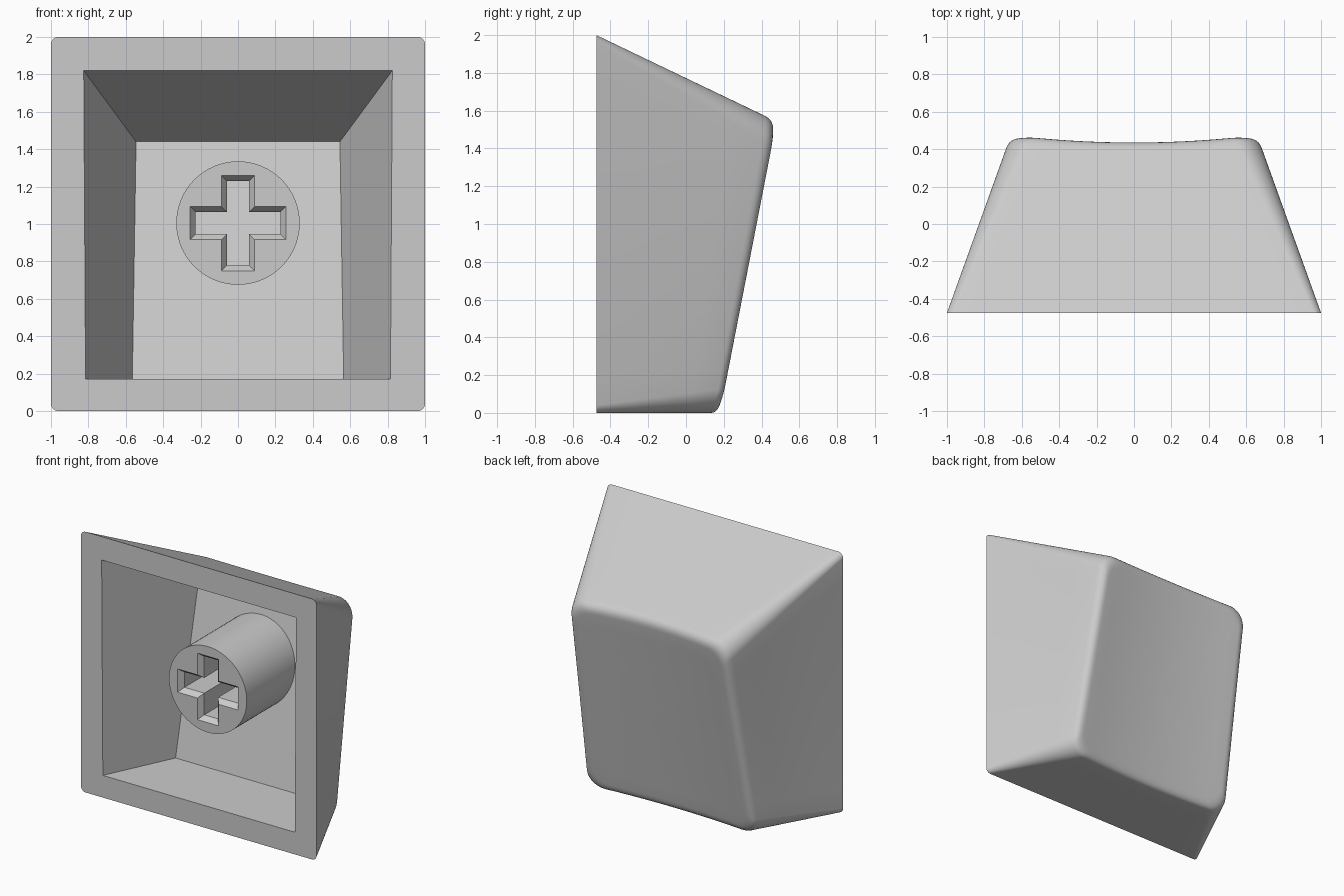
import bpy, bmesh
from math import sin, cos, pi
from mathutils import Vector

cube = bpy.data.objects.get("Cube")
if cube:
    bpy.data.objects.remove(cube, do_unlink=True)

FRONT = -0.475      # plane of the open rim
STEM_FRONT = -0.365

grey = bpy.data.materials.new("light_grey")
grey.use_nodes = True
colour = (0.6, 0.6, 0.6, 1)
grey.diffuse_color = colour
grey.node_tree.nodes["Principled BSDF"].inputs["Base Color"].default_value = colour


def finish(bm, name, angle):
    bmesh.ops.recalc_face_normals(bm, faces=bm.faces)
    mesh = bpy.data.meshes.new(name)
    bm.to_mesh(mesh)
    bm.free()
    mesh.materials.append(grey)
    obj = bpy.data.objects.new(name, mesh)
    bpy.context.collection.objects.link(obj)
    bpy.ops.object.select_all(action='DESELECT')
    obj.select_set(True)
    bpy.context.view_layer.objects.active = obj
    bpy.ops.object.shade_smooth_by_angle(angle=angle)
    return obj


def add_ring(bm, points):
    return [bm.verts.new(p) for p in points]


def bridge(bm, a, b):
    n = len(a)
    for i in range(n):
        j = (i + 1) % n
        bm.faces.new((a[i], a[j], b[j], b[i]))


def fill_between(bm, *rings):
    """Fill the flat area between an outer and an inner loop."""
    edges = []
    for ring in rings:
        for i, v in enumerate(ring):
            w = ring[(i + 1) % len(ring)]
            edges.append(bm.edges.get((v, w)) or bm.edges.new((v, w)))
    bmesh.ops.triangle_fill(bm, edges=edges, use_beauty=True)


def rounded_rect(half, height, radius, corner_steps=10, side_steps=12):
    """Rounded rectangle as (x, z) pairs, standing on z = 0."""
    corners = []
    for k, (sx, sz) in enumerate(((1, 1), (-1, 1), (-1, -1), (1, -1))):
        cx = sx * (half - radius)
        cz = height / 2 + sz * (height / 2 - radius)
        corners.append([Vector((cx + radius * cos(a), cz + radius * sin(a)))
                        for a in ((k + i / corner_steps) * pi / 2
                                  for i in range(corner_steps + 1))])
    points = []
    for k, arc in enumerate(corners):
        points += arc
        nxt = corners[(k + 1) % 4][0]
        points += [arc[-1].lerp(nxt, i / side_steps) for i in range(1, side_steps)]
    return points


TOP_Z, HALF = 1.54, 0.68


def dished(p, s=1.0):
    """Place a profile point on the tilted, hollowed back face."""
    u, z = p.x * s, TOP_Z / 2 + (p.y - TOP_Z / 2) * s
    drop = 0.04 * (1 - (u / HALF) ** 2)
    x = u * (1.04 - 0.07 * z / TOP_Z)
    return Vector((x, 0.185 + 0.195 * z - drop, z + 0.48 * drop * z / TOP_Z))


def floor_y(z):
    return 0.3 + 0.197 * (z - 1.44)


# Shell: ruled walls, soft edge, hollowed back face
bm = bmesh.new()
base = [Vector((p.x, FRONT, p.y)) for p in rounded_rect(1, 2, 0.04)]
profile = rounded_rect(HALF, TOP_Z, 0.13)
rim = add_ring(bm, base)
prev = rim
for t in (0.25, 0.5, 0.75):
    ring = add_ring(bm, [b.lerp(dished(p), t) for b, p in zip(base, profile)])
    bridge(bm, prev, ring)
    prev = ring
for i in range(7):
    t = i / 6
    pts = []
    for b, p in zip(base, profile):
        corner = dished(p)
        start, end = b.lerp(corner, 0.94), dished(p, 0.92)
        pts.append(start.lerp(corner, t).lerp(corner.lerp(end, t), t))
    ring = add_ring(bm, pts)
    bridge(bm, prev, ring)
    prev = ring
for s in (0.8, 0.6, 0.4, 0.2):
    ring = add_ring(bm, [dished(p, s) for p in profile])
    bridge(bm, prev, ring)
    prev = ring
tip = bm.verts.new(dished(profile[0], 0))
for i, v in enumerate(prev):
    bm.faces.new((v, prev[(i + 1) % len(prev)], tip))

# Cavity with a sloping floor
mouth = add_ring(bm, [(x, FRONT, z) for x, z in
                      ((0.825, 1.82), (-0.825, 1.82), (-0.815, 0.17), (0.815, 0.17))])
deep = add_ring(bm, [(x, floor_y(z), z) for x, z in
                     ((0.545, 1.44), (-0.545, 1.44), (-0.565, 0.17), (0.565, 0.17))])
bridge(bm, mouth, deep)
bm.faces.new(deep)
fill_between(bm, rim, mouth)
finish(bm, "cap_shell", 0.5)


# Stem: round post with a cross-shaped socket
def cross(inset):
    w, lx, lz = 0.089 - inset, 0.257 - inset, 0.255 - inset
    quarter = [(lx, w), (w, w), (w, lz)]
    pts = []
    for sx, sz in ((1, 1), (-1, 1), (-1, -1), (1, -1)):
        part = [(sx * x, sz * z + 1.005) for x, z in quarter]
        pts += part if sx * sz > 0 else part[::-1]
    return pts


bm = bmesh.new()
circle = [(0.33 * cos(i * pi / 32), 1.005 + 0.33 * sin(i * pi / 32)) for i in range(64)]
outer = add_ring(bm, [(x, STEM_FRONT, z) for x, z in circle])
bridge(bm, outer, add_ring(bm, [(x, floor_y(z), z) for x, z in circle]))
lip = add_ring(bm, [(x, STEM_FRONT, z) for x, z in cross(0)])
throat = add_ring(bm, [(x, STEM_FRONT + 0.04, z) for x, z in cross(0.03)])
bridge(bm, lip, throat)
bridge(bm, throat, add_ring(bm, [(x, floor_y(z), z) for x, z in cross(0.03)]))
fill_between(bm, outer, lip)
finish(bm, "stem", 0.5)
